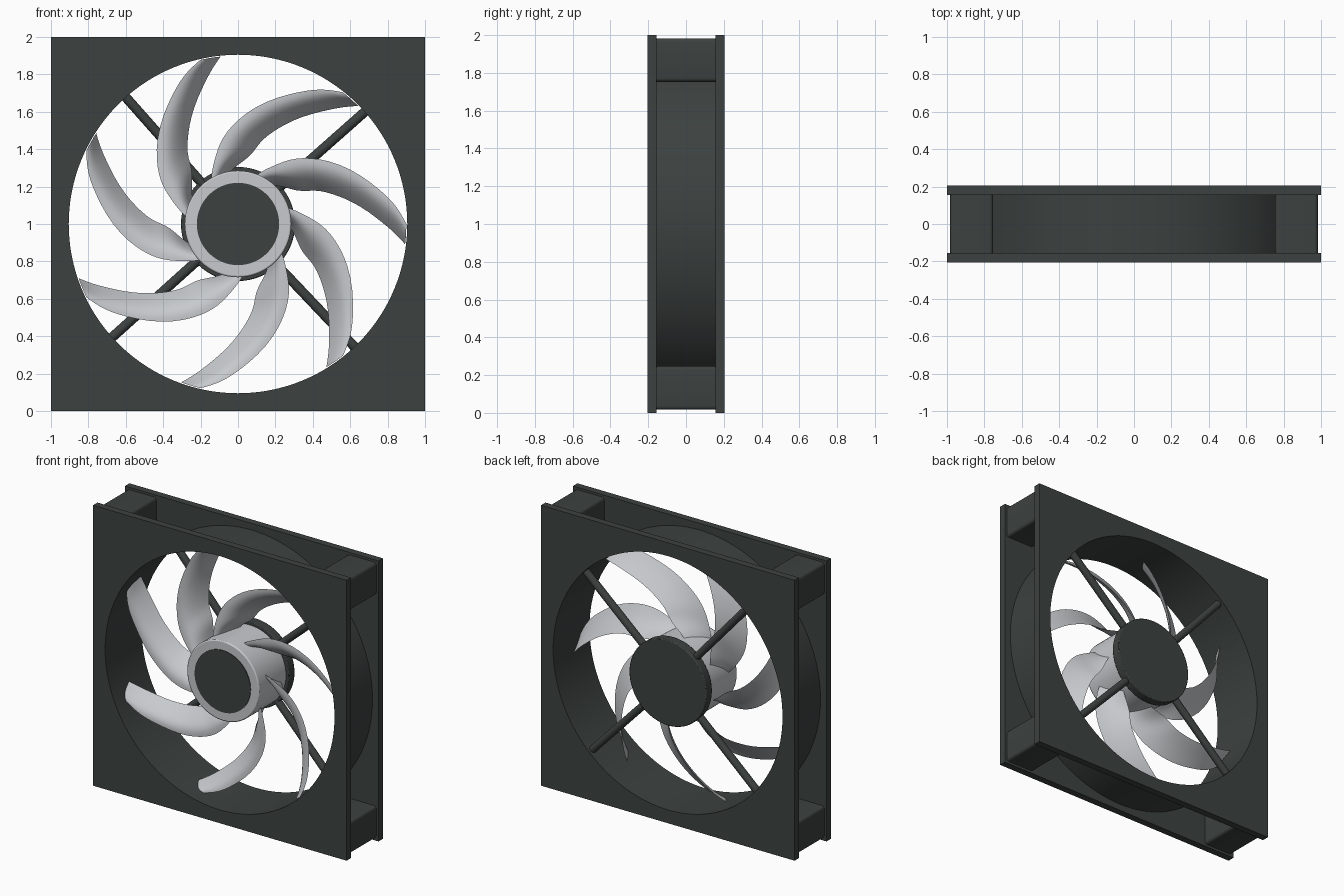
import bpy, bmesh, math
from math import sin, cos, pi, radians
from mathutils import Vector

if "Cube" in bpy.data.objects:
    bpy.data.objects.remove(bpy.data.objects["Cube"], do_unlink=True)

CENTER = Vector((0, 0, 1))


def material(name, color):
    m = bpy.data.materials.new(name)
    m.use_nodes = True
    m.diffuse_color = (*color, 1)
    bsdf = m.node_tree.nodes["Principled BSDF"]
    bsdf.inputs["Base Color"].default_value = (*color, 1)
    bsdf.inputs["Roughness"].default_value = 0.6
    return m


DARK = material("dark charcoal", (0.045, 0.054, 0.052))
LIGHT = material("light grey", (0.57, 0.59, 0.61))


def finish(obj, mat, angle=35):
    obj.data.materials.clear()
    obj.data.materials.append(mat)
    bpy.ops.object.select_all(action="DESELECT")
    obj.select_set(True)
    bpy.context.view_layer.objects.active = obj
    bpy.ops.object.shade_smooth_by_angle(angle=radians(angle))
    return obj


def from_bmesh(name, bm, mat):
    bmesh.ops.recalc_face_normals(bm, faces=bm.faces)
    mesh = bpy.data.meshes.new(name)
    bm.to_mesh(mesh)
    bm.free()
    obj = bpy.data.objects.new(name, mesh)
    bpy.context.collection.objects.link(obj)
    obj.location = CENTER
    return finish(obj, mat)


def square(a):
    return 1 / max(abs(cos(a)), abs(sin(a)))


def circle(r):
    return lambda a: r


def holed_slab(name, outer, inner, y0, y1, mat, n=128):
    """Closed ring between two outlines given as radius by angle."""
    bm = bmesh.new()
    loops = []
    for outline, y in ((outer, y0), (outer, y1), (inner, y1), (inner, y0)):
        angles = [2 * pi * i / n for i in range(n)]
        loops.append([bm.verts.new((outline(a) * cos(a), y, outline(a) * sin(a))) for a in angles])
    for k in range(4):
        p, q = loops[k], loops[(k + 1) % 4]
        for i in range(n):
            j = (i + 1) % n
            bm.faces.new((p[i], p[j], q[j], q[i]))
    return from_bmesh(name, bm, mat)


def disc(name, r, y0, y1, mat, bevel=0.0):
    bpy.ops.mesh.primitive_cylinder_add(vertices=64, radius=r, depth=y1 - y0,
                                        location=(0, (y0 + y1) / 2, 1), rotation=(pi / 2, 0, 0))
    obj = bpy.context.object
    obj.name = name
    if bevel:
        mod = obj.modifiers.new("soft edge", "BEVEL")
        mod.width, mod.segments = bevel, 2
    return finish(obj, mat)


# Frame: two square plates joined by a round shroud
HOLE = 0.905
holed_slab("front_plate", square, circle(HOLE), -0.205, -0.155, DARK)
holed_slab("back_plate", square, circle(HOLE), 0.155, 0.205, DARK)
holed_slab("shroud", circle(0.953), circle(HOLE), -0.155, 0.155, DARK)

# Corner blocks, set in slightly from the plate edges, with rounded sides
for side, sx in (("left", 1), ("right", -1)):
    for level, sz in (("top", 1), ("bottom", -1)):
        bm = bmesh.new()
        bmesh.ops.create_cube(bm, size=1)
        bmesh.ops.scale(bm, vec=(0.23, 0.31, 0.23), verts=bm.verts)
        edges = [e for e in bm.edges if abs(e.verts[0].co.y - e.verts[1].co.y) > 0.1]
        bmesh.ops.bevel(bm, geom=edges, offset=0.02, segments=4, profile=0.5, affect="EDGES")
        bmesh.ops.translate(bm, vec=(sx * 0.868, 0, sz * 0.868), verts=bm.verts)
        from_bmesh(f"corner_block_{level}_{side}", bm, DARK)

# Motor mount, hub and hub badge
disc("motor_mount", 0.305, 0.14, 0.205, DARK, 0.006)
disc("hub", 0.285, -0.17, 0.14, LIGHT, 0.008)
disc("hub_badge", 0.22, -0.175, -0.168, DARK)

# Struts from the motor mount to the shroud
for i, deg in enumerate((41.5, 131.5, 222, 313.5)):
    a = radians(deg)
    length = 0.67
    mid = 0.25 + length / 2
    bpy.ops.mesh.primitive_cylinder_add(vertices=20, radius=0.026, depth=length,
                                        location=(mid * cos(a), 0.16, 1 + mid * sin(a)),
                                        rotation=(0, pi / 2 - a, 0))
    bpy.context.object.name = f"strut_{i + 1}"
    finish(bpy.context.object, DARK)

# Blade stations: radius, front edge angle, rear edge angle, front edge y, rear edge y
STATIONS = [
    (0.27, 122, 101, -0.08, 0.08),
    (0.36, 110.5, 81.5, -0.08, 0.07),
    (0.47, 99.5, 73.5, -0.075, 0.06),
    (0.59, 86, 64.5, -0.07, 0.048),
    (0.74, 69, 54, -0.075, 0.03),
    (0.84, 58.8, 48, -0.09, 0.01),
    (0.90, 51.5, 44.5, -0.1, -0.01),
]


def spline(points, steps):
    """Smooth curve through tuples of any length."""
    pts = [Vector(p) for p in points]
    pts = [2 * pts[0] - pts[1]] + pts + [2 * pts[-1] - pts[-2]]
    out = []
    for a, b, c, d in zip(pts, pts[1:], pts[2:], pts[3:]):
        for s in range(steps):
            t = s / steps
            out.append(0.5 * (2 * b + (c - a) * t + (2 * a - 5 * b + 4 * c - d) * t ** 2
                              + (3 * b - a - 3 * c + d) * t ** 3))
    return out + [pts[-2]]


def blade_section(station, n=10):
    """Lens outline bulging towards the front."""
    r, a0, a1, y0, y1 = station
    fade = 1 - 0.4 * (r - 0.27) / 0.63
    outline = [(i / n, 0.05) for i in range(n + 1)] + [(i / n, 0.014) for i in range(n - 1, 0, -1)]
    for t, bulge in outline:
        a = radians(a0 + (a1 - a0) * t)
        y = y0 + (y1 - y0) * t - bulge * fade * sin(pi * t)
        yield (r * cos(a), y, r * sin(a))


# Seven swept blades sharing one mesh
bm = bmesh.new()
rings = [[bm.verts.new(p) for p in blade_section(s)] for s in spline(STATIONS, 4)]
for p, q in zip(rings, rings[1:]):
    for i in range(len(p)):
        j = (i + 1) % len(p)
        bm.faces.new((p[i], p[j], q[j], q[i]))
bm.faces.new(rings[0])
bm.faces.new(rings[-1])
blade = from_bmesh("blade_1", bm, LIGHT)
for k in range(1, 7):
    copy = blade.copy()
    copy.name = f"blade_{k + 1}"
    copy.rotation_euler.y = 2 * pi * k / 7
    bpy.context.collection.objects.link(copy)
